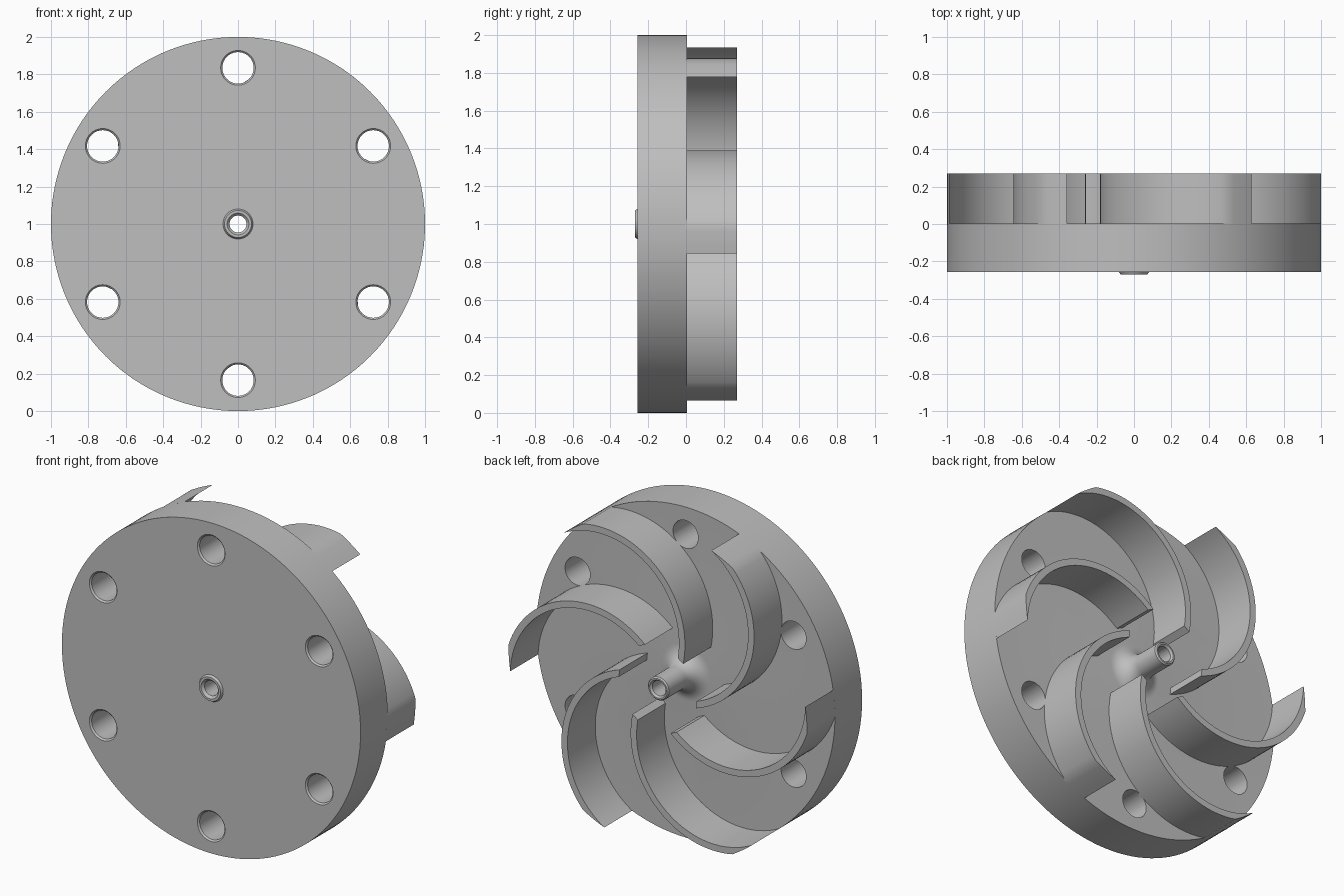
import bpy, bmesh
from math import sin, cos, pi, radians, atan2
from mathutils import Matrix

cube = bpy.data.objects.get("Cube")
if cube:
    bpy.data.objects.remove(cube, do_unlink=True)

FRONT, BACK, TOP = -0.256, 0.004, 0.27   # disc front, disc back, blade ends
AXIS_Z = 1.0

metal = bpy.data.materials.new("grey_metal")
metal.use_nodes = True
COLOUR = (0.52, 0.52, 0.52, 1)
metal.diffuse_color = COLOUR
metal.node_tree.nodes["Principled BSDF"].inputs["Base Color"].default_value = COLOUR


def make_object(name, bm):
    bmesh.ops.recalc_face_normals(bm, faces=bm.faces)
    mesh = bpy.data.meshes.new(name)
    bm.to_mesh(mesh)
    bm.free()
    mesh.materials.append(metal)
    ob = bpy.data.objects.new(name, mesh)
    bpy.context.collection.objects.link(ob)
    ob.location.z = AXIS_Z
    return ob


def lathe(bm, profile, steps, cx=0, cz=0):
    """Revolve a closed (radius, y) profile about a line parallel to y."""
    rings = []
    for i in range(steps):
        a = 2 * pi * i / steps
        rings.append([bm.verts.new((cx + r * cos(a), y, cz + r * sin(a)))
                      for r, y in profile])
    n = len(profile)
    for i in range(steps):
        p, q = rings[i], rings[(i + 1) % steps]
        for j in range(n):
            k = (j + 1) % n
            bm.faces.new((p[j], p[k], q[k], q[j]))


def smooth(ob):
    bpy.ops.object.select_all(action="DESELECT")
    ob.select_set(True)
    bpy.context.view_layer.objects.active = ob
    bpy.ops.object.shade_smooth_by_angle(angle=radians(30))


# Disc with its bored hub, filleted into the back face
BORE, TUBE, FILLET = 0.045, 0.07, 0.1
fillet = [(TUBE + FILLET * (1 - cos(t)), BACK + FILLET * (1 - sin(t)))
          for t in (pi / 2 * i / 10 for i in range(11))]
profile = [(BORE, FRONT), (0.058, -0.27), (0.072, -0.27), (0.08, FRONT),
           (1.0, FRONT), (1.0, BACK)]
profile += fillet[::-1]
profile += [(TUBE, 0.262), (0.063, TOP), (0.054, TOP), (BORE, 0.258)]
bm = bmesh.new()
lathe(bm, profile, 128)
disc = make_object("disc_and_hub", bm)

# Six countersunk bolt holes
bm = bmesh.new()
for i in range(6):
    a = radians(30 + 60 * i)
    bore = [(0.099, FRONT - 0.006), (0.084, FRONT + 0.009), (0.084, BACK + 0.05)]
    rings = []
    for r, y in bore:
        rings.append([bm.verts.new((0.835 * cos(a) + r * cos(t), y,
                                    0.835 * sin(a) + r * sin(t)))
                      for t in (2 * pi * j / 40 for j in range(40))])
    for p, q in zip(rings, rings[1:]):
        for j in range(40):
            k = (j + 1) % 40
            bm.faces.new((p[j], p[k], q[k], q[j]))
    bm.faces.new(rings[0])
    bm.faces.new(rings[-1])
cutter = make_object("hole_cutter", bm)
cutter.hide_render = True
mod = disc.modifiers.new("holes", "BOOLEAN")
mod.operation, mod.solver, mod.object = "DIFFERENCE", "EXACT", cutter
bpy.context.view_layer.objects.active = disc
bpy.ops.object.modifier_apply(modifier=mod.name)
bpy.data.objects.remove(cutter, do_unlink=True)
smooth(disc)

# Curved blades: concentric arcs trimmed by the rim and by an inner circle
CX, CZ = 0.463, -0.175
R_OUT, R_IN = 0.565, 0.525
INNER = 0.26


def arc_angle(radius, limit):
    """Angle on the blade arc where it meets the circle of radius `limit`."""
    d2 = CX * CX + CZ * CZ
    from_axis = (limit ** 2 - d2 - radius ** 2) / (2 * radius * d2 ** 0.5)
    base = atan2(CZ, CX)
    from math import acos
    return base + acos(max(-1, min(1, from_axis)))


def blade_arc(radius, steps=32):
    a0, a1 = arc_angle(radius, 1.0), arc_angle(radius, INNER)
    return [(CX + radius * cos(a), CZ + radius * sin(a))
            for a in (a0 + (a1 - a0) * i / steps for i in range(steps + 1))]


def rim_between(p, q, steps=4):
    a, b = atan2(p[1], p[0]), atan2(q[1], q[0])
    return [(cos(a + (b - a) * i / steps), sin(a + (b - a) * i / steps))
            for i in range(1, steps)]


convex, concave = blade_arc(R_OUT), blade_arc(R_IN)
outline = convex + concave[::-1] + rim_between(concave[0], convex[0])
for i in range(6):
    bm = bmesh.new()
    face = bm.faces.new([bm.verts.new((x, BACK - 0.01, z)) for x, z in outline])
    ext = bmesh.ops.extrude_face_region(bm, geom=[face])
    tops = [v for v in ext["geom"] if isinstance(v, bmesh.types.BMVert)]
    bmesh.ops.translate(bm, verts=tops, vec=(0, TOP - BACK + 0.01, 0))
    bm.transform(Matrix.Rotation(radians(-60 * i), 4, "Y"))
    smooth(make_object(f"blade_{i + 1}", bm))
